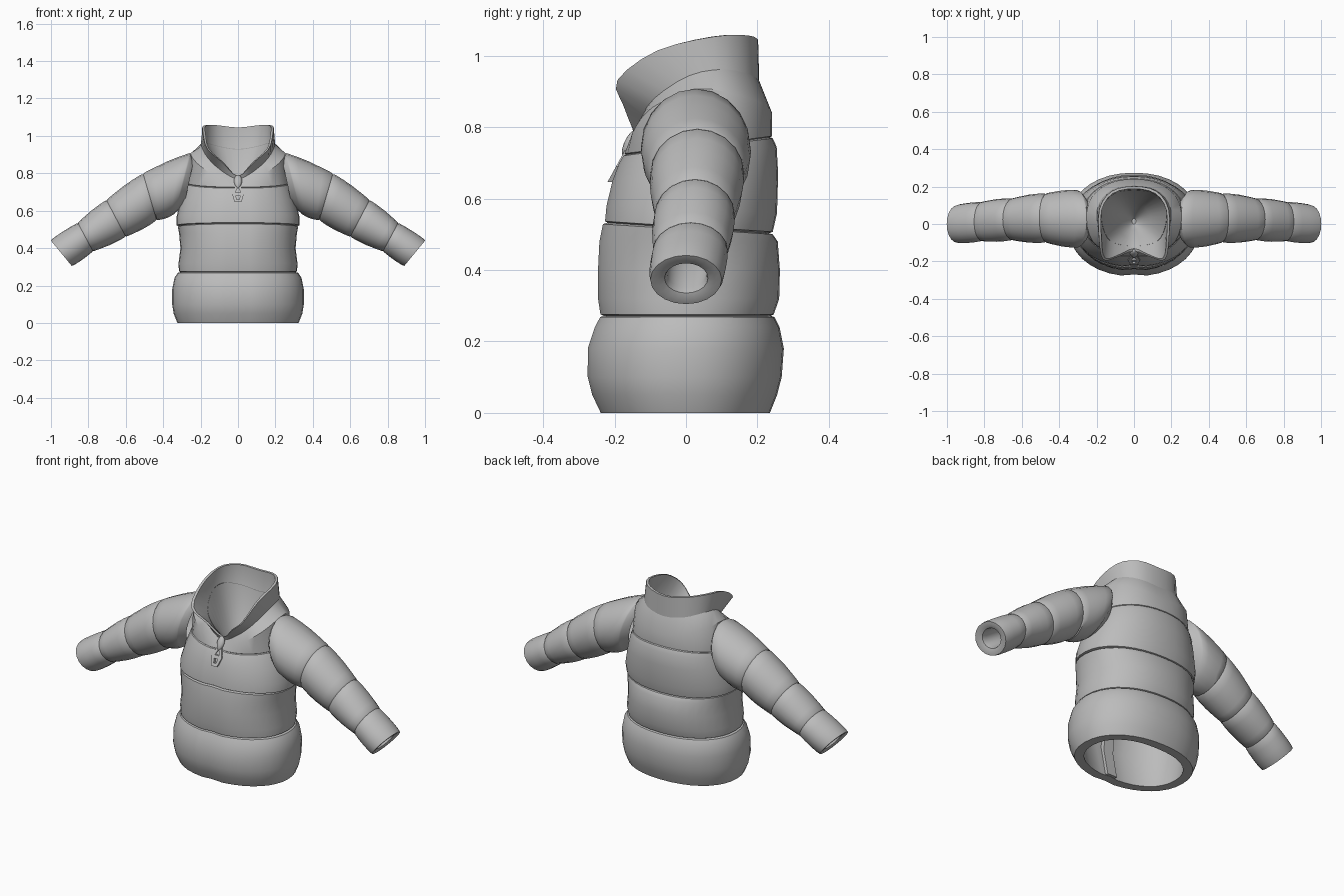
import bpy, bmesh, math
from mathutils import Vector

if "Cube" in bpy.data.objects:
    bpy.data.objects.remove(bpy.data.objects["Cube"])

HALF = 18  # steps from centre front round to centre back

mat = bpy.data.materials.new("grey_fabric")
mat.diffuse_color = (0.5, 0.5, 0.5, 1)
mat.use_nodes = True
mat.node_tree.nodes["Principled BSDF"].inputs["Base Color"].default_value = mat.diffuse_color


def finish(name, bm, angle=38):
    bmesh.ops.recalc_face_normals(bm, faces=bm.faces)
    me = bpy.data.meshes.new(name)
    bm.to_mesh(me)
    bm.free()
    ob = bpy.data.objects.new(name, me)
    bpy.context.collection.objects.link(ob)
    me.materials.append(mat)
    bpy.ops.object.select_all(action='DESELECT')
    ob.select_set(True)
    bpy.context.view_layer.objects.active = ob
    bpy.ops.object.shade_smooth_by_angle(angle=math.radians(angle))
    return ob


def loft(name, rings, caps=(), closed=False, angle=38):
    bm = bmesh.new()
    vs = [[bm.verts.new(p) for p in r] for r in rings]
    n = len(rings[0])
    pairs = list(zip(vs, vs[1:])) + ([(vs[-1], vs[0])] if closed else [])
    for a, b in pairs:
        for i in range(n):
            j = (i + 1) % n
            bm.faces.new((a[i], a[j], b[j], b[i]))
    for c in caps:
        bm.faces.new(vs[c])
    return finish(name, bm, angle)


def mirror_half(half):
    return half + [Vector((-p.x, p.y, p.z)) for p in half[-2:0:-1]]


def body_ring(z, rx, yf, yb, zb=None, groove=0.009):
    """Oval ring; the centre front is pulled in slightly for the zip groove."""
    zb = z if zb is None else zb
    half = []
    for i in range(HALF + 1):
        t = math.pi * i / HALF
        c, s = math.cos(t), math.sin(t)
        x = rx * abs(s) ** 0.92
        y = (yf + yb) / 2 - (yb - yf) / 2 * math.copysign(abs(c) ** 0.92, c)
        half.append(Vector((x, y, (z + zb) / 2 - (zb - z) / 2 * c)))
    half[0].x = half[-1].x = 0
    half[0].y += groove
    return mirror_half(half)


def key_ring(keys):
    """Smooth closed ring through seven key points, front to back."""
    k = [Vector(p) for p in keys]
    flip = lambda p: Vector((-p.x, p.y, p.z))
    k = [flip(k[1])] + k + [flip(k[-2])]
    half = []
    for s in range(1, 7):
        a, b, c, d = k[s - 1:s + 3]
        for j in range(3):
            t = j / 3
            half.append(0.5 * (2 * b + (c - a) * t + (2 * a - 5 * b + 4 * c - d) * t * t
                               + (3 * b - a - 3 * c + d) * t ** 3))
    half.append(k[7])
    return mirror_half(half)


def inset(ring, d):
    c = sum(ring, Vector()) / len(ring)
    out = []
    for p in ring:
        v = Vector((p.x - c.x, p.y - c.y, 0))
        out.append(p - v.normalized() * d)
    return out


# quilted body panels: front z, half width, front y, back y, back z
panels = [
    (0.00, 0.324, -0.242, 0.235), (0.05, 0.344, -0.266, 0.255),
    (0.10, 0.352, -0.279, 0.268), (0.18, 0.352, -0.279, 0.274),
    (0.24, 0.340, -0.259, 0.262), (0.268, 0.322, -0.244, 0.248),
    (0.272, 0.308, -0.234, 0.238),
    (0.276, 0.316, -0.243, 0.246), (0.32, 0.318, -0.250, 0.261),
    (0.40, 0.308, -0.250, 0.263), (0.48, 0.315, -0.246, 0.257),
    (0.529, 0.322, -0.236, 0.243, 0.500), (0.533, 0.310, -0.223, 0.232, 0.503),
    (0.537, 0.328, -0.230, 0.243, 0.507), (0.58, 0.328, -0.226, 0.255, 0.56),
    (0.65, 0.305, -0.209, 0.258, 0.67), (0.70, 0.285, -0.190, 0.254, 0.745),
    (0.720, 0.277, -0.178, 0.243, 0.769), (0.723, 0.272, -0.171, 0.235, 0.772),
    (0.726, 0.275, -0.175, 0.241, 0.775),
]
body = [body_ring(*p) for p in panels]
yoke = key_ring([(0, -.156, .748), (.12, -.150, .785), (.22, -.095, .855), (.255, .03, .907),
                 (.225, .145, .89), (.13, .218, .865), (0, .241, .84)])
neck = key_ring([(0, -.142, .77), (.09, -.130, .815), (.16, -.09, .88), (.196, .01, .945),
                 (.187, .11, .962), (.115, .185, .945), (0, .205, .93)])
rim = key_ring([(0, -.145, .785), (.085, -.175, .86), (.165, -.192, .932), (.187, -.08, 1.015),
                (.185, .08, 1.054), (.12, .175, 1.057), (0, .202, 1.045)])
loft("body", body + [yoke, neck], angle=35)

# stand collar, open at the front, with the neck bowl closed inside
low = [body_ring(z, r, -r + .01, r + .02, groove=0) for z, r in ((.74, .09), (.64, .04), (.60, .01))]
loft("collar", [neck, rim, inset(rim, 0.014), inset(neck, 0.022)] + low, caps=(-1,), angle=45)

# inner lining and thick hem
lining = [body[0]] + [inset(body[i], 0.05) for i in (0, 3, 8, 11, 14, 16)]
loft("lining", lining + [inset(yoke, 0.045), inset(neck, 0.024)], angle=50)

# placket inside the centre front
loft("inner_placket", [[Vector((x, y + d, z)) for x, d in
                        ((-.03, 0), (.03, 0), (.03, .025), (-.03, .025))]
                       for z, y in ((0.002, -.195), (.15, -.225), (.5, -.195), (.70, -.14))],
     caps=(0, -1))

# sleeve seams: top x, z, bottom x, z, front y, back y
seams = [(.25, .912, .335, .585, -.127, .181), (.508, .800, .435, .548, -.100, .164),
         (.704, .658, .60, .460, -.087, .137), (.857, .536, .775, .382, -.092, .118),
         (1.002, .442, .888, .304, -.101, .101)]


def sleeve_ring(s, scale, n=20):
    tx, tz, bx, bz, yf, yb = s
    c = Vector(((tx + bx) / 2, (yf + yb) / 2, (tz + bz) / 2))
    u = Vector((tx, c.y, tz)) - c
    v = Vector((0, (yb - yf) / 2, 0))
    return [c + scale * (u * math.cos(a) + v * math.sin(a))
            for a in (2 * math.pi * i / n for i in range(n))]


def between(k, t):
    return [a + (b - a) * t for a, b in zip(seams[k], seams[k + 1])]


rings = [sleeve_ring((.235, .875, .29, .62, -.09, .14), 1)]
for k in range(4):
    puff = ((0.0, .96), (.04, 1.0), (.25, 1.035), (.5, 1.05), (.8, 1.025), (.97, 1.0))
    if k == 3:
        puff = ((0.0, .96), (.05, 1.0), (.3, 1.03), (.6, 1.04), (.85, 1.03))
    rings += [sleeve_ring(between(k, t), sc) for t, sc in puff]
# rounded cuff end, hole and inner tunnel
rings += [sleeve_ring(seams[4], .99), sleeve_ring(seams[4], .80), sleeve_ring(between(3, .95), .60),
          sleeve_ring(between(3, .8), .55), sleeve_ring(seams[3], .60), sleeve_ring(seams[1], .70)]
sleeve = loft("sleeves", rings, caps=(-1,), angle=40)
sleeve.modifiers.new("Mirror", 'MIRROR')

# zip slider: rounded pod lying on the front slope
bm = bmesh.new()
bmesh.ops.create_uvsphere(bm, u_segments=12, v_segments=8, radius=1)
for v in bm.verts:
    x, y, z = v.co
    v.co = (x * (.022 + .006 * min(z, 0)), y * .016 - .158 + z * .015, .755 + z * .037)
finish("zip_slider", bm, 50)


# zip pull: six-sided tab with two cut-out holes, leaning on the chest
def pull_point(x, z, front):
    return Vector((x, -.178 + (z - .69) * .55 - (.018 if front else 0), z))


def frame(name, outer, inner):
    loft(name, [[pull_point(x, z, f) for x, z in loop]
                for loop, f in ((outer, 0), (outer, 1), (inner, 1), (inner, 0))],
         closed=True, angle=30)


frame("pull_upper", [(-.015, .735), (.015, .735), (.032, .690), (-.032, .690)],
      [(-.004, .720), (.004, .720), (.014, .698), (-.014, .698)])
frame("pull_lower", [(-.032, .690), (.032, .690), (.018, .646), (-.018, .646)],
      [(-.012, .682), (.012, .682), (.007, .660), (-.007, .660)])
